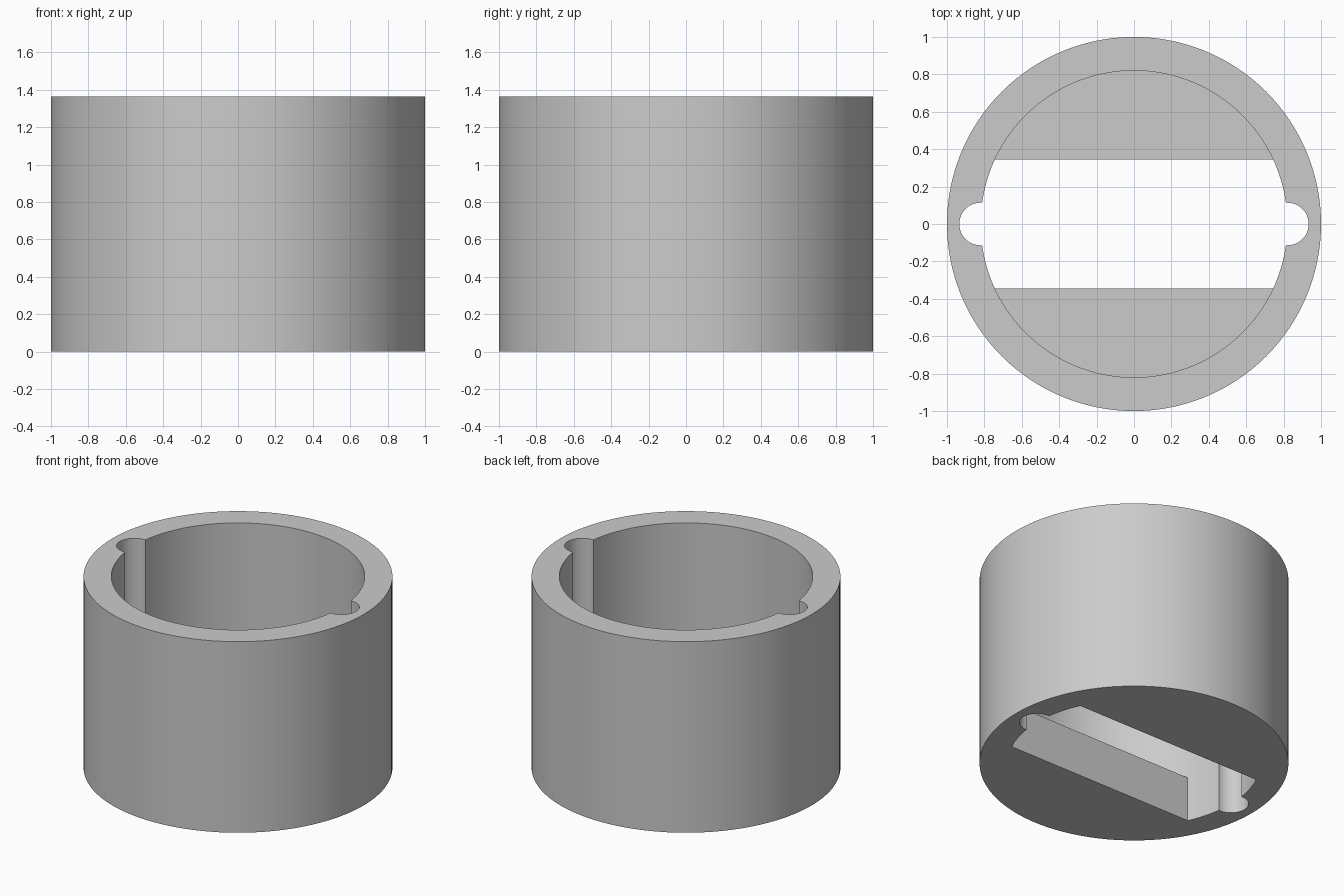
import bpy

default_cube = bpy.data.objects.get("Cube")
if default_cube:
    bpy.data.objects.remove(default_cube, do_unlink=True)

HEIGHT = 1.365
BORE = 0.82          # inner radius
NOTCH = 0.114        # radius of the side grooves
SLOT = 0.345         # half width of the floor slot
FLOOR = 0.32         # thickness of the floor


def cylinder(name, radius, z0, z1, x=0, sides=128):
    bpy.ops.mesh.primitive_cylinder_add(vertices=sides, radius=radius, depth=z1 - z0,
                                        location=(x, 0, (z0 + z1) / 2))
    obj = bpy.context.object
    obj.name = name
    return obj


def box(name, y0, y1, z0, z1):
    bpy.ops.mesh.primitive_cube_add(size=1, location=(0, (y0 + y1) / 2, (z0 + z1) / 2))
    obj = bpy.context.object
    obj.name = name
    obj.scale = (3, y1 - y0, z1 - z0)
    bpy.ops.object.transform_apply(location=False, rotation=False, scale=True)
    return obj


def cut(target, cutter):
    cutter.hide_render = True
    mod = target.modifiers.new("cut", "BOOLEAN")
    mod.operation = "DIFFERENCE"
    mod.solver = "EXACT"
    mod.object = cutter
    bpy.ops.object.select_all(action="DESELECT")
    target.select_set(True)
    bpy.context.view_layer.objects.active = target
    bpy.ops.object.modifier_apply(modifier=mod.name)
    bpy.data.objects.remove(cutter, do_unlink=True)


# Outer sleeve
body = cylinder("slotted_sleeve", 1, 0, HEIGHT)

# Bore: round above the floor, narrowed to a straight slot through it
bore = cylinder("bore_cutter", BORE, -0.2, HEIGHT + 0.2)
cut(bore, box("back_floor_block", SLOT, 1.2, -0.4, FLOOR))
cut(bore, box("front_floor_block", -1.2, -SLOT, -0.4, FLOOR))
cut(body, bore)

# Half-round grooves on both sides, full height
for side in (-1, 1):
    cut(body, cylinder("groove_cutter", NOTCH, -0.3, HEIGHT + 0.3, side * BORE, 48))

# Plain grey finish
grey = bpy.data.materials.new("plain_grey")
grey.use_nodes = True
colour = (0.6, 0.6, 0.6, 1)
grey.diffuse_color = colour
grey.node_tree.nodes["Principled BSDF"].inputs["Base Color"].default_value = colour
body.data.materials.clear()
body.data.materials.append(grey)

bpy.ops.object.select_all(action="DESELECT")
body.select_set(True)
bpy.context.view_layer.objects.active = body
bpy.ops.object.shade_smooth_by_angle()
